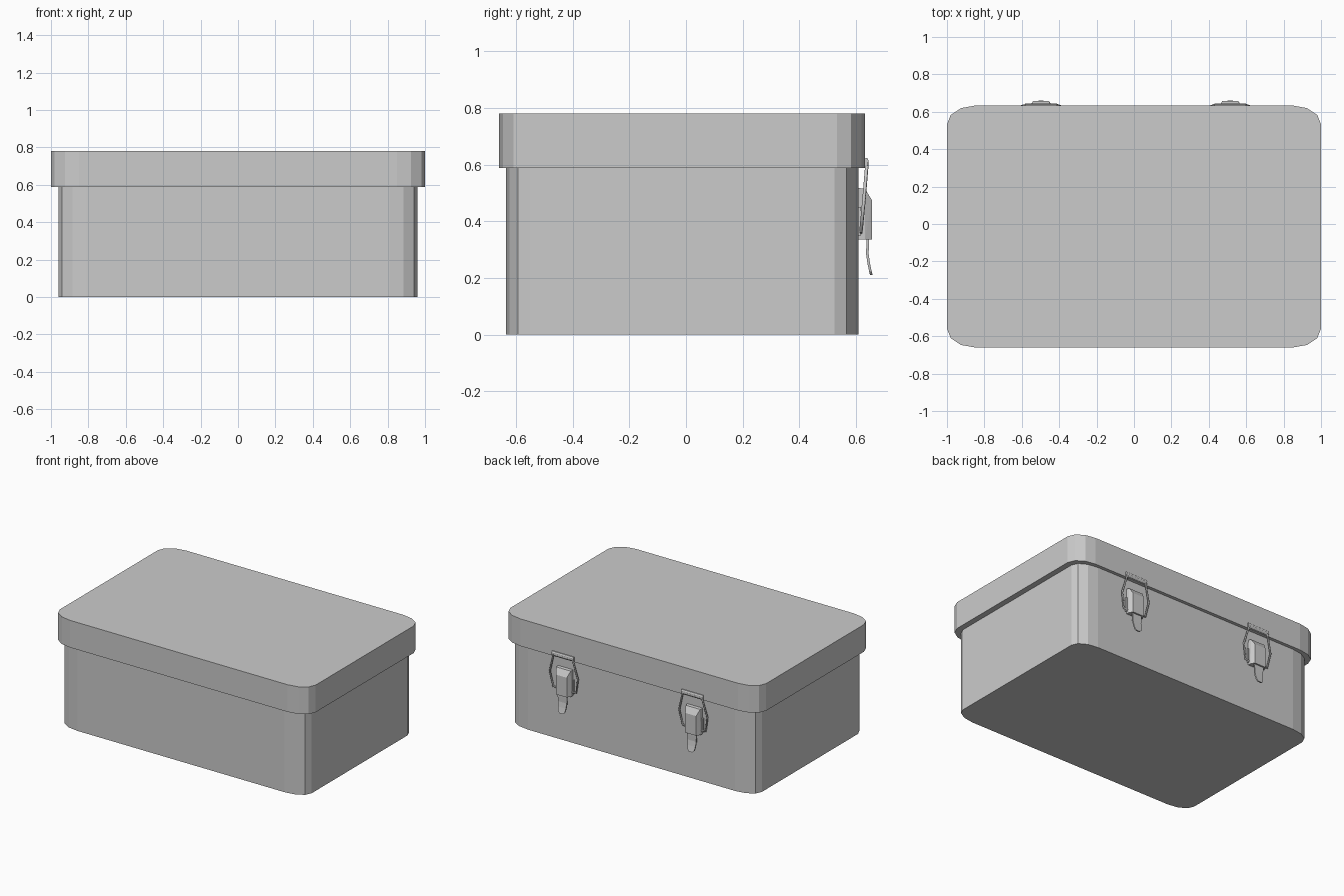
import bpy, bmesh
from math import sin, cos, pi, radians

if "Cube" in bpy.data.objects:
    bpy.data.objects.remove(bpy.data.objects["Cube"])


def finish(bm, name):
    bmesh.ops.recalc_face_normals(bm, faces=bm.faces[:])
    me = bpy.data.meshes.new(name)
    bm.to_mesh(me)
    bm.free()
    ob = bpy.data.objects.new(name, me)
    bpy.context.collection.objects.link(ob)
    return ob


def loft(name, rings):
    """Closed solid through matching rings of points."""
    bm = bmesh.new()
    loops = [[bm.verts.new(p) for p in r] for r in rings]
    n = len(loops[0])
    for a, b in zip(loops, loops[1:]):
        for i in range(n):
            j = (i + 1) % n
            bm.faces.new((a[i], a[j], b[j], b[i]))
    bm.faces.new(loops[0])
    bm.faces.new(loops[-1])
    return finish(bm, name)


def rounded_box(name, hx, y0, y1, z0, z1, rx, ry, seg=3):
    """Box whose upright corners are faceted quarter ellipses."""
    outline = []
    corners = [(hx - rx, y1 - ry), (-hx + rx, y1 - ry),
               (-hx + rx, y0 + ry), (hx - rx, y0 + ry)]
    for k, (cx, cy) in enumerate(corners):
        for i in range(seg + 1):
            a = (k + i / seg) * pi / 2
            outline.append((cx + rx * cos(a), cy + ry * sin(a)))
    return loft(name, [[(x, y, z) for x, y in outline] for z in (z0, z1)])


def extrude_x(name, cx, half, profile):
    """Profile in y, z extruded along x."""
    return loft(name, [[(cx + s * half, y, z) for y, z in profile] for s in (-1, 1)])


def wire(name, cx, pts, radius):
    cu = bpy.data.curves.new(name, 'CURVE')
    cu.dimensions = '3D'
    cu.bevel_depth = radius
    cu.bevel_resolution = 1
    cu.use_fill_caps = True
    sp = cu.splines.new('POLY')
    sp.points.add(len(pts) - 1)
    for p, (x, y, z) in zip(sp.points, pts):
        p.co = (cx + x, y, z, 1)
    ob = bpy.data.objects.new(name, cu)
    bpy.context.collection.objects.link(ob)


# Box body and overhanging lid
rounded_box("box_body", 0.96, -0.635, 0.61, 0, 0.59, 0.15, 0.085)
rounded_box("lid", 1.0, -0.66, 0.633, 0.588, 0.78, 0.15, 0.1)

# Two toggle latches on the back
for side, cx in (("left", -0.497), ("right", 0.515)):
    # Mounting plate
    extrude_x(f"latch_plate_{side}", cx, 0.07,
              [(0.605, 0.35), (0.618, 0.35), (0.618, 0.45), (0.605, 0.45)])

    # Tapered latch housing
    bm = bmesh.new()
    for s in (-1, 1):
        for hw, y, z in ((0.06, 0.605, 0.335), (0.06, 0.605, 0.518),
                         (0.056, 0.632, 0.515), (0.058, 0.632, 0.335),
                         (0.043, 0.657, 0.474), (0.043, 0.657, 0.335)):
            bm.verts.new((cx + s * hw, y, z))
    bmesh.ops.convex_hull(bm, input=bm.verts[:])
    bmesh.ops.dissolve_limit(bm, angle_limit=radians(1),
                             verts=bm.verts[:], edges=bm.edges[:])
    finish(bm, f"latch_housing_{side}")

    # Curved lever tongue with narrowed tip
    path = [(0.637, 0.36, 0.036), (0.637, 0.32, 0.036), (0.636, 0.285, 0.034),
            (0.641, 0.25, 0.031), (0.647, 0.222, 0.026), (0.65, 0.21, 0.014)]
    loft(f"latch_lever_{side}",
         [[(cx - w, y, z), (cx + w, y, z), (cx + w, y + 0.009, z), (cx - w, y + 0.009, z)]
          for y, z, w in path])

    # Bent wire bail reaching up to the lid
    half = [(0.05, 0.618, 0.36), (0.09, 0.618, 0.365),
            (0.11, 0.628, 0.47), (0.078, 0.638, 0.59), (0.07, 0.639, 0.608)]
    wire(f"latch_bail_{side}", cx,
         half + [(-x, y, z) for x, y, z in reversed(half)], 0.006)

    # Catch lip on the lid, curled over the bail
    extrude_x(f"lid_catch_{side}", cx, 0.085,
              [(0.63, 0.592), (0.637, 0.592), (0.643, 0.6), (0.644, 0.615),
               (0.64, 0.624), (0.634, 0.624), (0.63, 0.612)])
